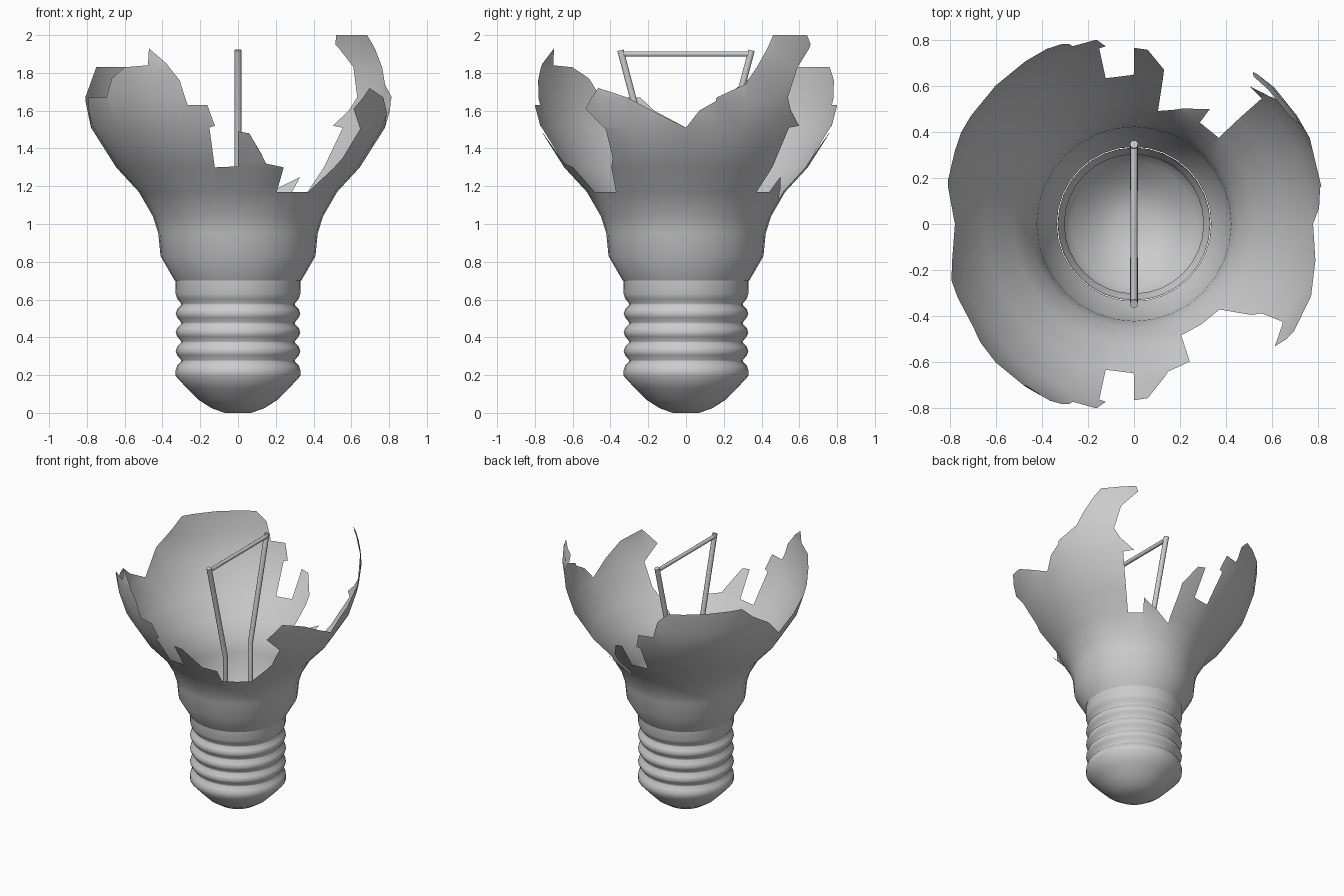
import bpy, bmesh, math
from mathutils import Vector

if "Cube" in bpy.data.objects:
    bpy.data.objects.remove(bpy.data.objects["Cube"])

grey = bpy.data.materials.new("warm_grey")
grey.diffuse_color = (0.6, 0.6, 0.6, 1)
grey.use_nodes = True
grey.node_tree.nodes["Principled BSDF"].inputs["Base Color"].default_value = grey.diffuse_color
SEG = 32


def finish(bm, name, angle=40):
    me = bpy.data.meshes.new(name)
    bm.to_mesh(me)
    bm.free()
    me.materials.append(grey)
    ob = bpy.data.objects.new(name, me)
    bpy.context.collection.objects.link(ob)
    bpy.ops.object.select_all(action='DESELECT')
    ob.select_set(True)
    bpy.context.view_layer.objects.active = ob
    bpy.ops.object.shade_smooth_by_angle(angle=math.radians(angle))
    return ob


# Screw base: open revolved shell with rounded thread rings
base_profile = [(0.07, 0.0), (0.14, 0.025), (0.21, 0.07), (0.27, 0.13), (0.33, 0.195)]
for i in range(4):
    z = 0.235 + i * 0.1
    base_profile += [(0.33, z - 0.01), (0.322, z + 0.015), (0.302, z + 0.035),
                     (0.302, z + 0.045), (0.322, z + 0.07)]
base_profile += [(0.33, 0.63), (0.332, 0.705)]
bm = bmesh.new()
rings = [[bm.verts.new((r * math.cos(2 * math.pi * k / SEG), r * math.sin(2 * math.pi * k / SEG), z))
          for k in range(SEG)] for r, z in base_profile]
bm.faces.new(rings[0][::-1])
for a, b in zip(rings, rings[1:]):
    for k in range(SEG):
        n = (k + 1) % SEG
        bm.faces.new((a[k], a[n], b[n], b[k]))
finish(bm, "screw_base", 50)

# Glass: bulb profile as (height, radius)
glass_profile = [(0.70, 0.335), (0.83, 0.41), (0.95, 0.422), (1.04, 0.45), (1.17, 0.525),
                 (1.30, 0.645), (1.51, 0.778), (1.67, 0.83), (1.83, 0.85), (1.93, 0.843), (2.0, 0.825)]


def radius(z):
    for (z0, r0), (z1, r1) in zip(glass_profile, glass_profile[1:]):
        if z <= z1 + 1e-5:
            return r0 + (r1 - r0) * (z - z0) / (z1 - z0)
    return glass_profile[-1][1]


# Broken rim as (angle in degrees, height)
rim = [(0, 1.51), (5, 1.6), (11, 1.65), (11.3, 1.67), (22, 1.74), (34, 2.0), (51, 2.0), (52, 1.95),
       (44, 1.83), (40.5, 1.67), (43.5, 1.6), (50, 1.52), (44.5, 1.51), (45.5, 1.17), (57, 1.17),
       (56.6, 1.25), (78, 1.13), (79, 1.36), (85.5, 1.48), (90, 1.49), (90.1, 1.305), (101, 1.3),
       (101.2, 1.51), (99, 1.52), (101.5, 1.63), (109, 1.63), (111.5, 1.76), (116.5, 1.83),
       (152, 1.83), (158, 1.75), (168, 1.66), (180, 1.51), (192, 1.6), (197, 1.67), (213, 1.67),
       (217.5, 1.77), (225, 1.83), (235.8, 1.84), (236, 1.93), (243.5, 1.85), (248.5, 1.76),
       (251, 1.63), (258.5, 1.63), (261, 1.52), (258.8, 1.51), (259, 1.3), (269.9, 1.305),
       (270, 1.49), (274.5, 1.48), (283, 1.32), (292, 1.3), (293, 1.17), (315, 1.17), (325, 1.35),
       (326.7, 1.5), (319, 1.61), (326.3, 1.72), (338, 1.67), (348.5, 1.59), (360, 1.51)]

# Unrolled sheet, sliced into a grid, then wrapped around the bulb profile
bm = bmesh.new()
outline = [(0, 0.70), (360, 0.70)] + rim[::-1]
bm.faces.new([bm.verts.new((math.radians(a), 0, z)) for a, z in outline])
cuts = [((0, 0, z), (0, 0, 1)) for z, r in glass_profile[1:-1]]
cuts += [((2 * math.pi * k / SEG, 0, 0), (1, 0, 0)) for k in range(1, SEG)]
for co, no in cuts:
    bmesh.ops.bisect_plane(bm, geom=bm.verts[:] + bm.edges[:] + bm.faces[:], dist=1e-5,
                           plane_co=co, plane_no=no)
bmesh.ops.triangulate(bm, faces=[f for f in bm.faces if len(f.verts) > 4])
for v in bm.verts:
    a, z = v.co.x, v.co.z
    r = radius(z)
    v.co = (r * math.cos(a), r * math.sin(a), z)
bmesh.ops.remove_doubles(bm, verts=bm.verts[:], dist=1e-4)
for f in bm.faces:
    f.normal_update()
    c = f.calc_center_median()
    if f.normal.dot(Vector((c.x, c.y, 0))) < 0:
        f.normal_flip()
finish(bm, "broken_glass", 50)


# Filament wires
def rod(name, points, r):
    bm = bmesh.new()
    rows = []
    for i, p in enumerate(points):
        d = (Vector(points[min(i + 1, len(points) - 1)]) - Vector(points[max(i - 1, 0)])).normalized()
        x = Vector((1, 0, 0))
        y = d.cross(x)
        rows.append([bm.verts.new(Vector(p) + r * (x * math.cos(t) + y * math.sin(t)))
                     for t in (2 * math.pi * k / 10 for k in range(10))])
    for a, b in zip(rows, rows[1:]):
        for k in range(10):
            bm.faces.new((a[k], a[(k + 1) % 10], b[(k + 1) % 10], b[k]))
    bm.faces.new(rows[0][::-1])
    bm.faces.new(rows[-1])
    bmesh.ops.recalc_face_normals(bm, faces=bm.faces[:])
    finish(bm, name)


for side, name in ((-1, "front_support_wire"), (1, "back_support_wire")):
    rod(name, [(0, side * 0.15, 0.06), (0, side * 0.15, 1.17), (0, side * 0.347, 1.92)], 0.018)
rod("filament_bar", [(0, -0.35, 1.9), (0, 0.35, 1.9)], 0.015)
